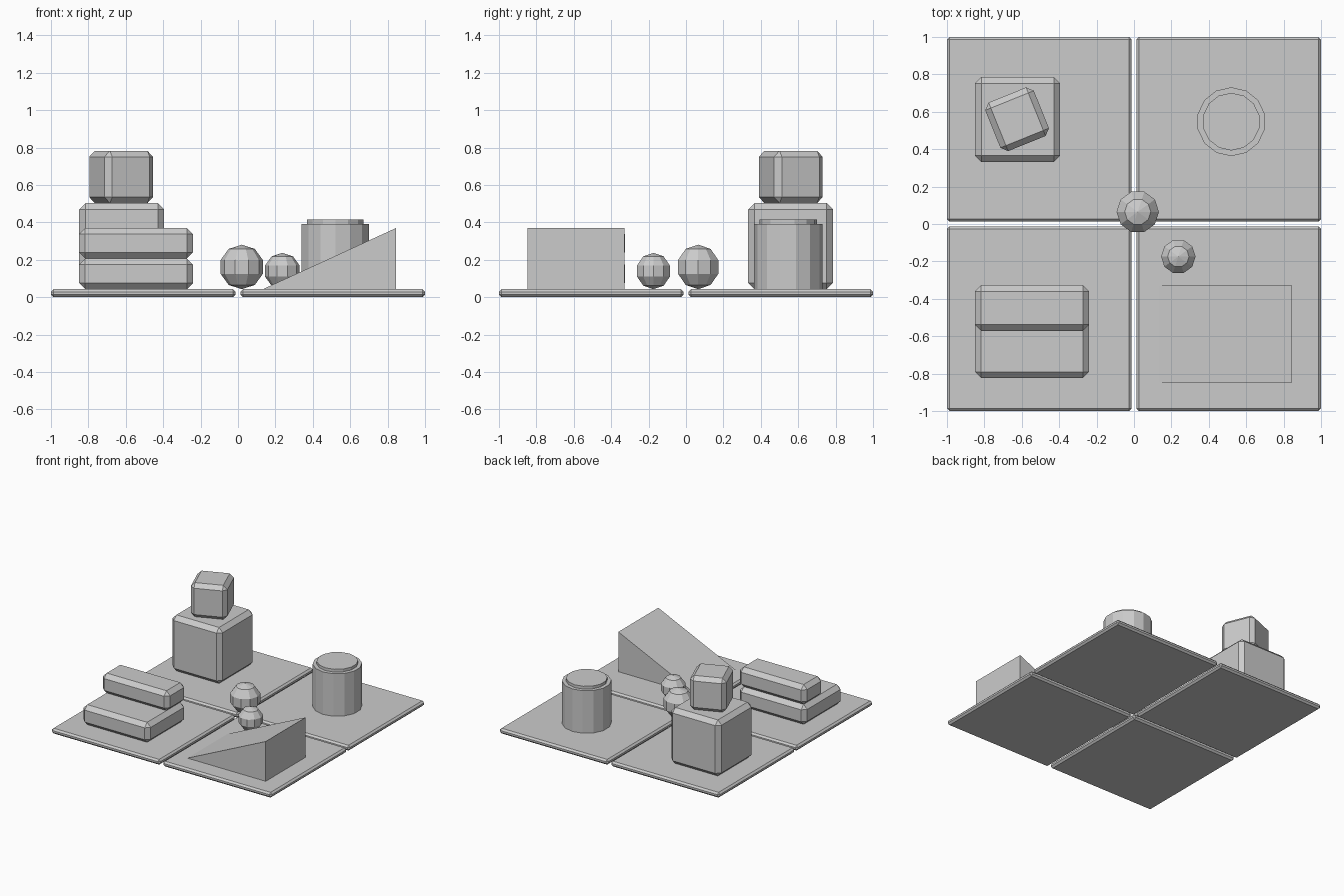
import bpy, bmesh, math
from mathutils import Matrix

if "Cube" in bpy.data.objects:
    bpy.data.objects.remove(bpy.data.objects["Cube"])

TILE_TOP = 0.043


def finish(name, bm, loc, rot=0.0):
    bmesh.ops.recalc_face_normals(bm, faces=bm.faces[:])
    me = bpy.data.meshes.new(name)
    bm.to_mesh(me)
    bm.free()
    ob = bpy.data.objects.new(name, me)
    ob.location = loc
    ob.rotation_euler.z = rot
    bpy.context.collection.objects.link(ob)
    return ob


def block(name, x, y, z, bevel, rot=0.0):
    """Chamfered box from (min, max) ranges."""
    size = [b - a for a, b in (x, y, z)]
    mid = [(a + b) / 2 for a, b in (x, y, z)]
    bm = bmesh.new()
    bmesh.ops.create_cube(bm, size=1)
    bmesh.ops.scale(bm, vec=size, verts=bm.verts[:])
    bmesh.ops.bevel(bm, geom=bm.edges[:], offset=bevel, segments=1,
                    affect='EDGES', profile=0.5)
    return finish(name, bm, mid, rot)


def drum(name, r, z0, z1, loc, sides=14):
    bm = bmesh.new()
    bmesh.ops.create_cone(bm, cap_ends=True, segments=sides, radius1=r, radius2=r,
                          depth=z1 - z0)
    return finish(name, bm, (loc[0], loc[1], (z0 + z1) / 2))


def ball(name, r, x, y):
    bm = bmesh.new()
    bmesh.ops.create_uvsphere(bm, u_segments=10, v_segments=5, radius=r,
                              matrix=Matrix.Rotation(math.radians(18), 4, 'Z'))
    return finish(name, bm, (x, y, TILE_TOP + r))


# four floor tiles
spans = {'left': (-1, -0.0125), 'right': (0.0125, 1)}
depths = {'front': (-1, -0.0125), 'back': (0.0125, 1)}
for sx, xr in spans.items():
    for sy, yr in depths.items():
        block(f"floor_tile_{sy}_{sx}", xr, yr, (0, TILE_TOP), 0.014)

# stacked cubes
block("large_cube", (-0.85, -0.395), (0.332, 0.786), (TILE_TOP, 0.503), 0.034)
block("small_cube", (-0.765, -0.485), (0.42, 0.70), (0.503, 0.783), 0.032,
      math.radians(22))

# two steps
block("lower_step", (-0.85, -0.24), (-0.823, -0.327), (TILE_TOP, 0.207), 0.033)
block("upper_step", (-0.85, -0.24), (-0.571, -0.327), (0.207, 0.37), 0.033)

# drum with lid
drum("drum_body", 0.184, TILE_TOP, 0.392, (0.52, 0.547))
drum("drum_lid", 0.154, 0.392, 0.415, (0.52, 0.547))

# ramp: triangular profile extruded along y
bm = bmesh.new()
profile = [(0.133, TILE_TOP), (0.845, TILE_TOP), (0.845, 0.37)]
face = bm.faces.new([bm.verts.new((x, -0.847, z)) for x, z in profile])
ext = bmesh.ops.extrude_face_region(bm, geom=[face], use_keep_orig=True)
bmesh.ops.translate(bm, vec=(0, 0.519, 0),
                    verts=[v for v in ext['geom'] if isinstance(v, bmesh.types.BMVert)])
finish("ramp", bm, (0, 0, 0))

# balls
ball("large_ball", 0.119, 0.02, 0.065)
ball("small_ball", 0.097, 0.237, -0.174)
